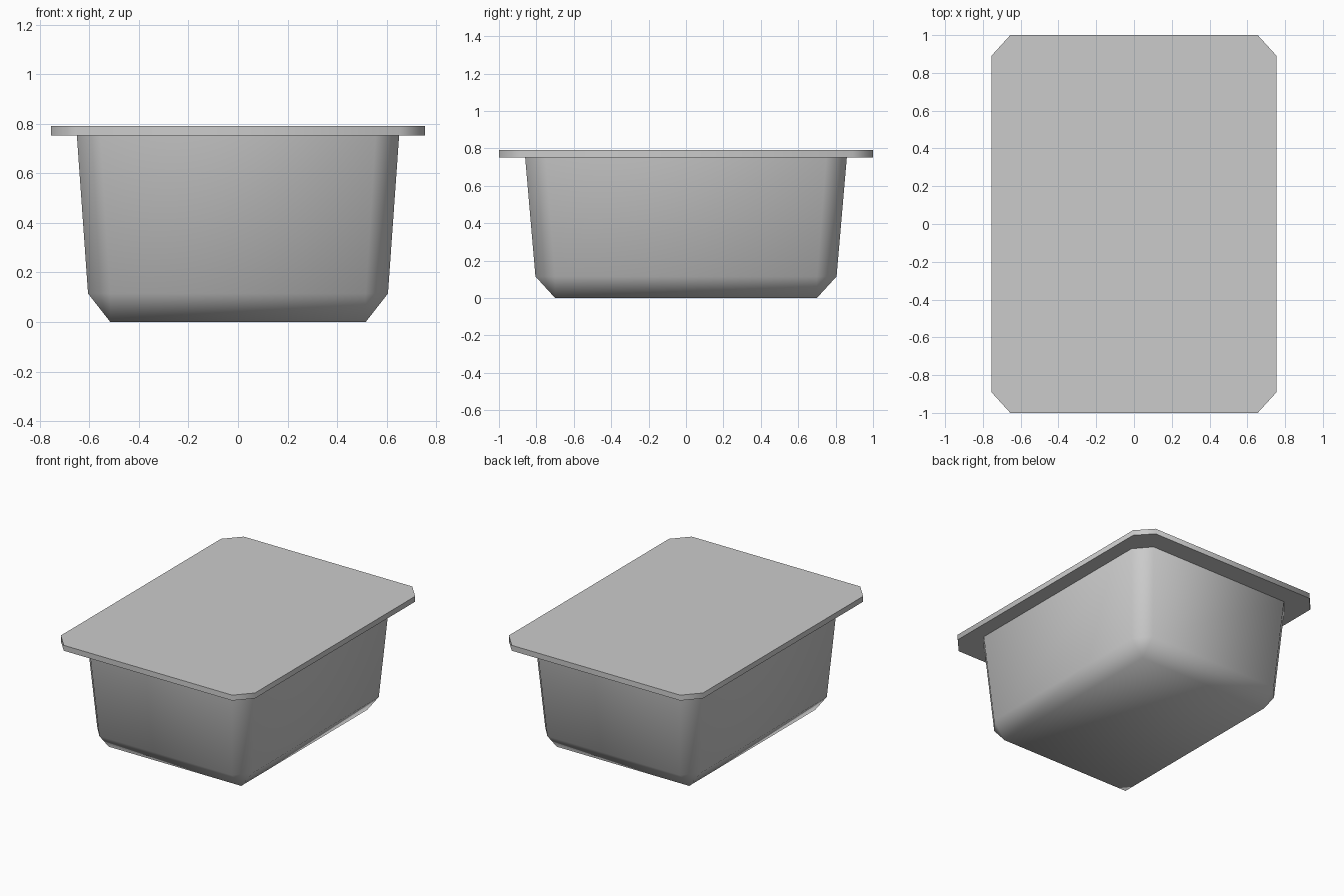
import bpy
import bmesh
import math

cube = bpy.data.objects.get("Cube")
if cube:
    bpy.data.objects.remove(cube, do_unlink=True)

# Single grey finish
grey = bpy.data.materials.new("Plain grey")
grey.use_nodes = True
colour = (0.6, 0.6, 0.6, 1)
grey.diffuse_color = colour
grey.node_tree.nodes["Principled BSDF"].inputs["Base Color"].default_value = colour


def outline(half_x, half_y, cut_x, cut_y, z):
    """Counter-clockwise rectangle with clipped corners."""
    points = []
    for sx, sy in ((1, -1), (1, 1), (-1, 1), (-1, -1)):
        corner = [(sx * (half_x - cut_x), sy * half_y, z),
                  (sx * half_x, sy * (half_y - cut_y), z)]
        points += corner if sx * sy < 0 else corner[::-1]
    return points


def loft(name, rings):
    """Skin a closed solid through a stack of outlines."""
    bm = bmesh.new()
    loops = [[bm.verts.new(p) for p in outline(*ring)] for ring in rings]
    bm.faces.new(loops[0][::-1])
    bm.faces.new(loops[-1])
    for low, high in zip(loops, loops[1:]):
        for i in range(len(low)):
            j = (i + 1) % len(low)
            bm.faces.new((low[i], low[j], high[j], high[i]))
    # Fully clipped corners collapse to one point
    bmesh.ops.remove_doubles(bm, verts=bm.verts, dist=0.0001)
    bmesh.ops.recalc_face_normals(bm, faces=bm.faces)
    mesh = bpy.data.meshes.new(name)
    bm.to_mesh(mesh)
    bm.free()
    mesh.materials.append(grey)
    obj = bpy.data.objects.new(name, mesh)
    bpy.context.collection.objects.link(obj)
    bpy.ops.object.select_all(action='DESELECT')
    obj.select_set(True)
    bpy.context.view_layer.objects.active = obj
    bpy.ops.object.shade_smooth_by_angle(angle=math.radians(60))
    return obj


# Tapered tub with a bevelled foot and square-cornered floor
loft("tub", [(0.515, 0.70, 0, 0, 0),
             (0.605, 0.805, 0.09, 0.105, 0.115),
             (0.65, 0.86, 0.095, 0.11, 0.752)])

# Flat overhanging lid
loft("lid", [(0.755, 1, 0.1, 0.11, 0.752),
             (0.755, 1, 0.1, 0.11, 0.79)])
